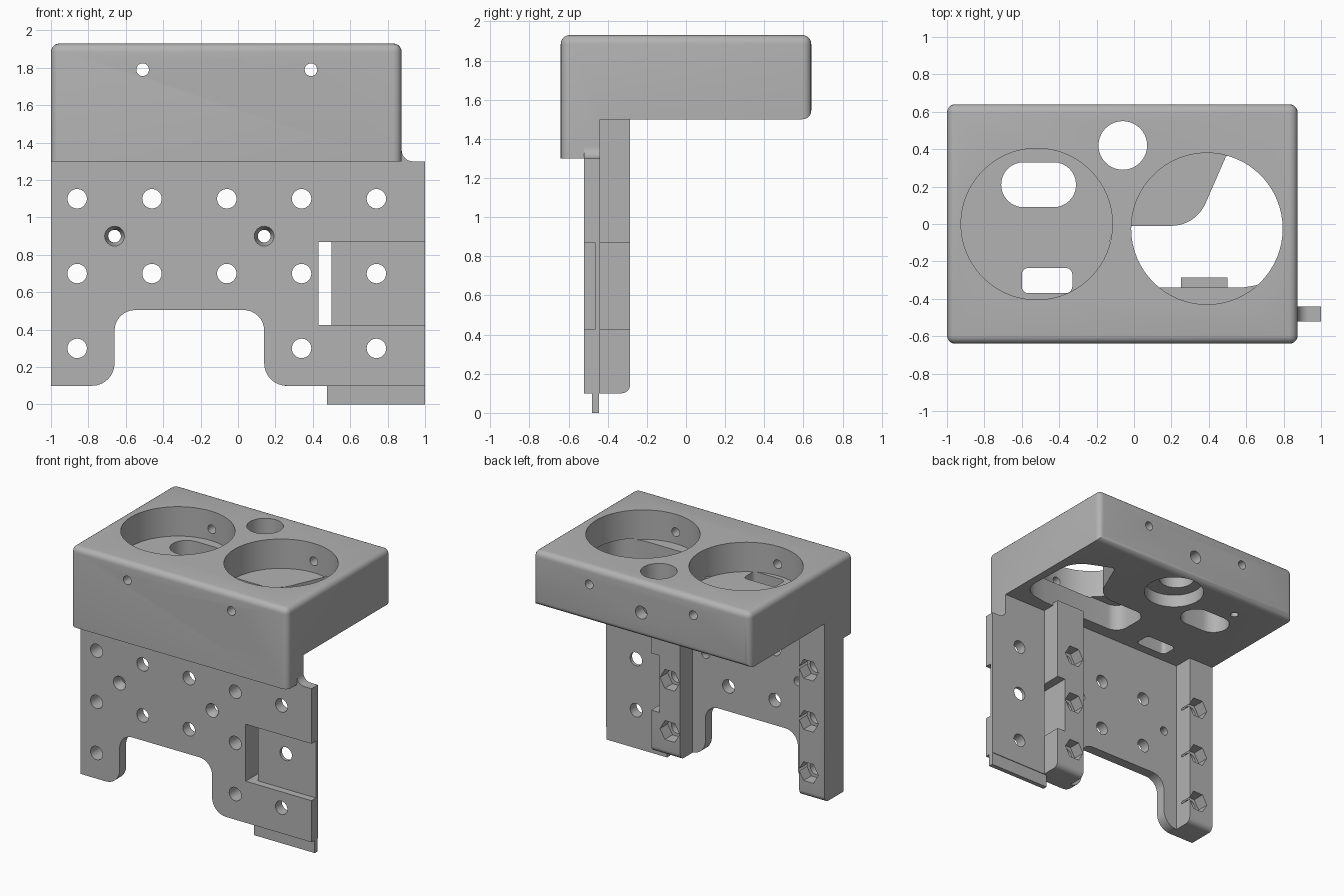
import bpy, bmesh, math
from mathutils import Vector

if "Cube" in bpy.data.objects:
    bpy.data.objects.remove(bpy.data.objects["Cube"])

grey = bpy.data.materials.new("light grey")
grey.use_nodes = True
GREY = (0.45, 0.45, 0.45, 1)
grey.diffuse_color = GREY
grey.node_tree.nodes["Principled BSDF"].inputs["Base Color"].default_value = GREY


def outline(corners, steps=8):
    """Turn (u, v, radius) corners into a polygon with rounded corners."""
    pts = []
    for i, (u, v, r) in enumerate(corners):
        p = Vector((u, v))
        if not r:
            pts.append(p)
            continue
        a = (Vector(corners[i - 1][:2]) - p).normalized()
        b = (Vector(corners[(i + 1) % len(corners)][:2]) - p).normalized()
        half = a.angle(b) / 2
        centre = p + (a + b).normalized() * (r / math.sin(half))
        start = p + a * (r / math.tan(half)) - centre
        end = p + b * (r / math.tan(half)) - centre
        sweep = start.angle_signed(end)
        for k in range(steps + 1):
            t = -sweep * k / steps
            c, s = math.cos(t), math.sin(t)
            pts.append(centre + Vector((c * start.x - s * start.y, s * start.x + c * start.y)))
    return pts


def place(axis, p, h):
    return {"x": (h, p[0], p[1]), "y": (p[0], h, p[1]), "z": (p[0], p[1], h)}[axis]


def loft(name, axis, bottom, top, lo, hi):
    bm = bmesh.new()
    a = [bm.verts.new(place(axis, p, lo)) for p in bottom]
    b = [bm.verts.new(place(axis, p, hi)) for p in top]
    bm.faces.new(a)
    bm.faces.new(b)
    for i in range(len(a)):
        j = (i + 1) % len(a)
        bm.faces.new((a[i], a[j], b[j], b[i]))
    bmesh.ops.recalc_face_normals(bm, faces=bm.faces)
    mesh = bpy.data.meshes.new(name)
    bm.to_mesh(mesh)
    bm.free()
    mesh.materials.append(grey)
    ob = bpy.data.objects.new(name, mesh)
    bpy.context.collection.objects.link(ob)
    return ob


def prism(name, axis, corners, lo, hi):
    pts = outline(corners)
    return loft(name, axis, pts, pts, lo, hi)


def rect(u0, u1, v0, v1, r=0):
    return [(u0, v0, r), (u1, v0, r), (u1, v1, r), (u0, v1, r)]


def ring(u, v, r, n):
    return [(u + r * math.cos(2 * math.pi * k / n), v + r * math.sin(2 * math.pi * k / n)) for k in range(n)]


def bore(axis, u, v, r, lo, hi, n=32, r2=None):
    return loft("cutter", axis, ring(u, v, r, n), ring(u, v, r2 or r, n), lo, hi)


def cut(targets, cutter):
    cutter.hide_render = True
    for ob in targets:
        mod = ob.modifiers.new("cut", "BOOLEAN")
        mod.operation, mod.solver, mod.object = "DIFFERENCE", "EXACT", cutter
        bpy.context.view_layer.objects.active = ob
        bpy.ops.object.modifier_apply(modifier=mod.name)
    bpy.data.objects.remove(cutter)


# Top block with a front lip, rounded everywhere but the lip's lower rim
block = prism("top_block", "x", [(-.64, 1.3, 0), (-.44, 1.3, 0), (-.44, 1.5, 0),
                                 (.64, 1.5, 0), (.64, 1.93, 0), (-.64, 1.93, 0)], -1, .875)
bm = bmesh.new()
bm.from_mesh(block.data)
soft = [e for e in bm.edges if all(v.co.z > 1.6 or v.co.y > 0 for v in e.verts)
        or (abs(e.verts[0].co.z - e.verts[1].co.z) > .5 and e.verts[0].co.y < -.6)]
bmesh.ops.bevel(bm, geom=soft, offset=.045, segments=5, profile=.5, affect="EDGES")
bm.to_mesh(block.data)
bm.free()

# Front plate with an arched cutout and a small fillet beside the block
plate = prism("front_plate", "y", [
    (-1, .1, 0), (-.66, .1, .12), (-.66, .505, .11), (.14, .505, .11), (.14, .1, .12),
    (1, .1, 0), (1, 1.3, 0), (.875, 1.3, .06), (.875, 1.37, 0), (.8, 1.37, 0), (-1, 1.37, 0)],
    -.52, -.44)
bottom_tab = prism("bottom_tab", "y", rect(.475, 1, 0, .2), -.48, -.445)

# Legs behind the plate
side = [(-.5, .1, 0), (-.285, .1, .045), (-.285, 1.52, 0), (-.5, 1.52, 0)]
left_leg = prism("left_leg", "x", side, .25, .5)
right_leg = prism("right_leg", "x", side, -1, -.78)
legs = [left_leg, right_leg]

# Cup wells, their floor openings and the small round hole
for x, y in ((-.52, 0), (.39, -.025)):
    cut([block], bore("z", x, y, .405, 1.7, 2.1, 64))
cut([block], prism("cutter", "z", rect(-.71, -.31, .09, .33, .119), 1.4, 1.8))
cut([block], prism("cutter", "z", rect(-.6, -.33, -.37, -.235, .035), 1.4, 1.8))
cut([block], prism("cutter", "z", [(-.13, -.01, .1), (.33, -.01, .2), (.5, .38, .03), (.8, .25, .2),
                                   (.82, -.3, .15), (.58, -.34, 0), (-.13, -.34, .1)], 1.4, 1.71))
cut([block], bore("z", -.06, .42, .13, 1.4, 2.1, 40))
cut([block], bore("z", -.06, .39, .22, 1.4, 1.6, 40))
cut([block], bore("z", -.62, .42, .03, 1.4, 1.6, 16))

# Cross holes through front and back walls of the block
for x in (-.51, .39):
    cut([block], bore("y", x, 1.79, .034, -.8, .8, 20))
cut([block], bore("y", -.06, 1.69, .05, .45, .8, 24))

# Bolt hole grid, with hexagon nut pockets behind the legs
for z in (.3, .7, 1.1):
    for x in (-.86, -.46, -.06, .34, .74):
        if z < .5 and x in (-.46, -.06):
            continue
        cut([plate] + ([right_leg] if x < -.8 else [left_leg] if x == .34 else []),
            bore("y", x, z, .052, -.8, 0))
    cut([right_leg], bore("y", -.86, z, .085, -.38, 0, 6))
    cut([left_leg], bore("y", .34, z, .085, -.38, 0, 6))

# Countersunk screw holes
for x in (-.66, .14):
    cut([plate], bore("y", x, .9, .034, -.8, 0, 24))
    cut([plate], bore("y", x, .9, .057, -.53, -.47, 24, .034))

# Recessed window at the left edge of the plate, open beside the leg
cut([plate], prism("cutter", "y", rect(.43, 1.1, .425, .87), -.6, -.465))
cut([plate, left_leg], prism("cutter", "y", rect(.43, .5, .425, .87), -.6, 0))

# Smooth rounds, sharp corners
bpy.ops.object.select_all(action="DESELECT")
for ob in [block, plate, bottom_tab] + legs:
    ob.select_set(True)
bpy.context.view_layer.objects.active = block
bpy.ops.object.shade_smooth_by_angle(angle=math.radians(32))
